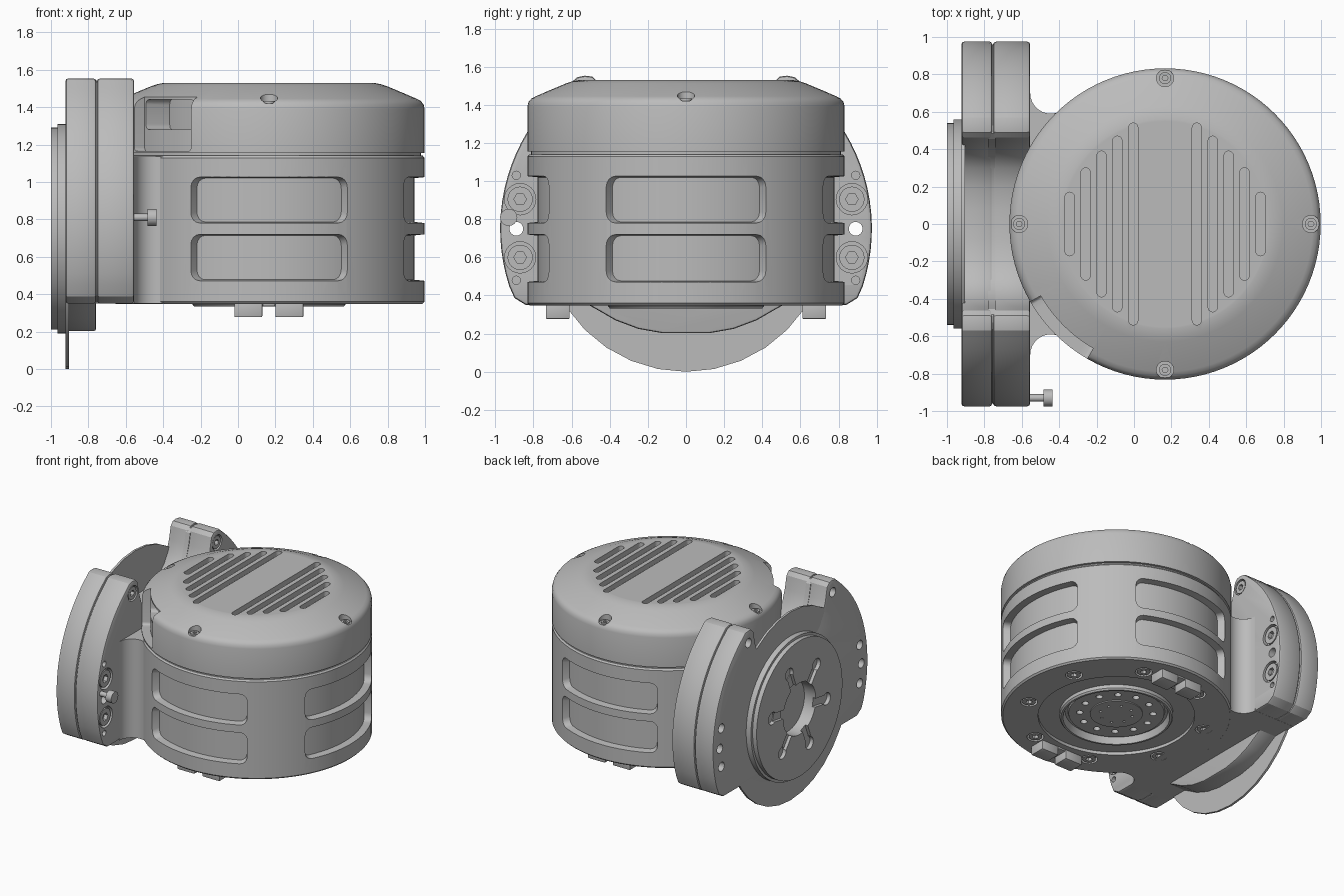
import bpy
import bmesh
from math import sin, cos, pi, sqrt, radians

if "Cube" in bpy.data.objects:
    bpy.data.objects.remove(bpy.data.objects["Cube"], do_unlink=True)

grey = bpy.data.materials.new("machined grey")
grey.use_nodes = True
grey.diffuse_color = (0.5, 0.5, 0.5, 1)
grey.node_tree.nodes["Principled BSDF"].inputs["Base Color"].default_value = (0.5, 0.5, 0.5, 1)

CX, R, AXIS_Z = 0.166, 0.832, 0.75   # drum centre and radius, hub axis height
parts = []


def prism(bm, pts, a, b, axis="z"):
    """Extrude a 2D outline from a to b along an axis."""
    place = (lambda p, t: (t, p[0], p[1])) if axis == "x" else (lambda p, t: (p[0], p[1], t))
    lo = [bm.verts.new(place(p, a)) for p in pts]
    hi = [bm.verts.new(place(p, b)) for p in pts]
    bm.faces.new(lo)
    bm.faces.new(hi[::-1])
    n = len(pts)
    for i in range(n):
        j = (i + 1) % n
        bm.faces.new((lo[i], lo[j], hi[j], hi[i]))


def circle(u, v, r, n=24):
    return [(u + r * cos(2 * pi * i / n), v + r * sin(2 * pi * i / n)) for i in range(n)]


def box(x0, x1, y0, y1):
    return [(x0, y0), (x1, y0), (x1, y1), (x0, y1)]


def slot(u, v, start, end, w, ang):
    """Rounded slot outline running from start to end along a direction."""
    pts = []
    for i in range(9):
        t = -pi / 2 + pi * i / 8
        pts.append((end + w * cos(t), w * sin(t)))
    pts += [(start + end - p[0], -p[1]) for p in pts]
    return [(u + p * cos(ang) - q * sin(ang), v + p * sin(ang) + q * cos(ang)) for p, q in pts]


def lathe(bm, profile, n=96):
    vs = [bm.verts.new((CX + r, 0, z)) for r, z in profile]
    es = [bm.edges.new(e) for e in zip(vs, vs[1:])]
    bmesh.ops.spin(bm, geom=vs + es, cent=(CX, 0, 0), axis=(0, 0, 1), angle=2 * pi, steps=n)
    bmesh.ops.remove_doubles(bm, verts=bm.verts, dist=1e-4)


def sector(bm, ang, half, z0, z1, ri, ro, corner, taper):
    """Curved block with rounded corners, narrowing towards the drum axis."""
    ends = [corner / R * k for k in (0, 0.08, 0.3, 0.6, 1)]
    us = [-half + e for e in ends]
    us += [(half - ends[-1]) * k / 6 for k in range(-5, 6)]
    us += [half - e for e in reversed(ends)]
    cols = []
    for u in us:
        d = min((half - abs(u)) * R, corner)
        s = corner - sqrt(max(0, corner ** 2 - (corner - d) ** 2))
        col = []
        for r, z, k in ((ri, z0 + s + taper, 1), (ri, z1 - s - taper, 1), (ro, z1 - s, 0), (ro, z0 + s, 0)):
            t = ang + u * (1 - k * taper / (half * R))
            col.append(bm.verts.new((CX + r * cos(t), r * sin(t), z)))
        cols.append(col)
    for p, q in zip(cols, cols[1:]):
        for i in range(4):
            j = (i + 1) % 4
            bm.faces.new((p[i], p[j], q[j], q[i]))
    bm.faces.new(cols[0])
    bm.faces.new(cols[-1][::-1])


def make(name, bm, bevel=0, keep=True):
    bmesh.ops.recalc_face_normals(bm, faces=bm.faces)
    me = bpy.data.meshes.new(name)
    bm.to_mesh(me)
    bm.free()
    ob = bpy.data.objects.new(name, me)
    bpy.context.scene.collection.objects.link(ob)
    me.materials.append(grey)
    if bevel:
        m = ob.modifiers.new("edges", "BEVEL")
        m.width, m.segments, m.angle_limit = bevel, 2, radians(40)
        apply(ob, m)
    if keep:
        parts.append(ob)
    return ob


def apply(ob, mod):
    bpy.context.view_layer.objects.active = ob
    bpy.ops.object.modifier_apply(modifier=mod.name)


def cut(targets, bm):
    cutter = make("cutter", bm, keep=False)
    cutter.hide_render = True
    for ob in targets:
        m = ob.modifiers.new("cut", "BOOLEAN")
        m.operation, m.solver, m.object, m.use_self = "DIFFERENCE", "EXACT", cutter, True
        apply(ob, m)
    bpy.data.objects.remove(cutter, do_unlink=True)


# Drum body with a recessed ring and output face underneath
bm = bmesh.new()
lathe(bm, [(0, .362), (.19, .362), (.19, .37), (.345, .37), (.35, .385), (.37, .385), (.385, .333), (.4, .333),
           (.41, .345), (.41, .372), (.565, .372), (.565, .348), (R - .012, .348), (R, .36),
           (R, 1.128), (R - .01, 1.14), (R - .02, 1.14), (R - .02, 1.16), (0, 1.16)])
drum = make("drum_body", bm)
bm = bmesh.new()
for k in (-1, 0, 1):
    for z0, z1 in ((.464, .727), (.773, 1.033)):
        sector(bm, k * pi / 2, .535, z0, z1, .778, .9, .055, .013)
for count, r, size, top in ((12, .265, .025, .42), (8, .12, .01, .42), (8, .66, .062, .385)):
    for i in range(count):
        t = 2 * pi * i / count + .39
        prism(bm, circle(CX + r * cos(t), r * sin(t), size, 16), .3, top)
cut([drum], bm)

# Cap with sloped shoulder, vent slots, screw pockets and a cable opening
bm = bmesh.new()
lathe(bm, [(0, 1.155), (R, 1.155), (R, 1.39), (.826, 1.415), (.812, 1.433), (.79, 1.445),
           (.63, 1.512), (.6, 1.522), (.56, 1.53), (.55, 1.53), (0, 1.53)])
cap = make("cap", bm)
bm = bmesh.new()
for i, half in enumerate((.54, .47, .39, .30, .17)):
    for s in (-1, 1):
        prism(bm, slot(CX + s * (.17 + .085 * i), 0, -half + .025, half - .025, .025, pi / 2), 1.49, 1.6)
for i in range(4):
    t = i * pi / 2
    prism(bm, circle(CX + .78 * cos(t), .78 * sin(t), .046), 1.42, 1.6)
sector(bm, radians(225), radians(15), 1.165, 1.6, .768, .9, .02, 0)
sector(bm, radians(225), radians(14), 1.28, 1.44, .62, .8, .03, 0)
cut([cap], bm)

# Connector blending the drum into the flange with concave fillets
turns = [pi + radians(131) * i / 10 for i in range(11)]
side = [(-.9, .7)] + [(-.445 + .11 * cos(t), .7 + .11 * sin(t)) for t in turns] + [(-.45, .3)]
bm = bmesh.new()
prism(bm, side + [(x, -y) for x, y in reversed(side)], .349, 1.135)
make("connector", bm)

# Mounting flange: two eared plates meeting at a chamfered groove
arc = [(.975 * cos(t), AXIS_Z + .975 * sin(t)) for t in [-.313 + 1.19 * i / 18 for i in range(19)]]
ear = [(.84, .35), (.9, .387)] + arc + [(.57, 1.545), (.53, 1.553), (.49, 1.548), (.462, 1.52), (.44, 1.42),
                                        (.41, 1.335), (.36, 1.255), (.3, 1.2), (.2, 1.16), (.08, 1.145)]
bulge = [(.12, .202), (.25, .225), (.37, .27), (.46, .322), (.51, .35)]


def flange(name, half, x0, x1, bevel, scale=1.0):
    bm = bmesh.new()
    pts = half + [(-y, z) for y, z in reversed(half)]
    prism(bm, [(y * scale, AXIS_Z + (z - AXIS_Z) * scale) for y, z in pts], x0, x1, "x")
    return make(name, bm, bevel)


plates = [flange("outer_flange", bulge + ear, -.922, -.759, .013),
          flange("inner_flange", ear, -.754, -.555, .016),
          flange("flange_core", ear, -.78, -.74, 0, .985)]

# Thin backing disc and stepped hub
for name, r, x0, x1, n in (("backing_disc", .75, -.9215, -.904, 32), ("hub_rim", .56, -.965, -.91, 64),
                           ("hub_face", .54, -1, -.95, 64)):
    bm = bmesh.new()
    prism(bm, circle(0, AXIS_Z, r, n), x0, x1, "x")
    plates.append(make(name, bm))

# Through holes, bolt pockets and hub bore
bm = bmesh.new()
for s in (-1, 1):
    prism(bm, circle(s * .89, AXIS_Z, .036), -1.1, -.5, "x")
    for y, z in ((.87, .905), (.87, .6), (.53, 1.455)):
        prism(bm, circle(s * y, z, .082 if y > .6 else .06), -.59, -.5, "x")
        prism(bm, circle(s * y, z, .036), -1.1, -.86, "x")
    for z in (.48, 1.03):
        prism(bm, circle(s * .89, z, .022, 12), -.6, -.5, "x")
prism(bm, circle(0, AXIS_Z, .205, 48), -1.1, -.75, "x")
cut(plates, bm)
bm = bmesh.new()
for i in range(6):
    t = i * pi / 3 + .15
    prism(bm, slot(0, AXIS_Z, .15, .34, .034, t), -1.1, -.975, "x")
    prism(bm, circle(.345 * cos(t), AXIS_Z + .345 * sin(t), .048), -1.1, -.97, "x")
cut(plates[-2:], bm)

# Socket-head flange bolts
bm, sockets = bmesh.new(), bmesh.new()
for s in (-1, 1):
    for y, z, r in ((.87, .905, .066), (.87, .6, .066), (.53, 1.455, .05)):
        prism(bm, circle(s * y, z, r), -.61, -.56, "x")
        prism(sockets, circle(s * y, z, r * .5, 6), -.59, -.5, "x")
cut([make("flange_bolts", bm)], sockets)

# Cap screws and underside screws
bm, sockets = bmesh.new(), bmesh.new()
for count, r, size, z0, z1, h0, h1 in ((4, .78, .032, 1.40, 1.432, 1.42, 1.5), (8, .66, .048, .35, .4, .3, .375)):
    for i in range(count):
        t = 2 * pi * i / count + (.39 if count == 8 else 0)
        prism(bm, circle(CX + r * cos(t), r * sin(t), size), z0, z1)
        prism(sockets, circle(CX + r * cos(t), r * sin(t), size * .5, 6), h0, h1)
cut([make("drum_screws", bm)], sockets)

# Side adjustment screw
bm = bmesh.new()
prism(bm, circle(-.93, .81, .02, 16), -.58, -.48, "x")
prism(bm, circle(-.93, .81, .045), -.485, -.435, "x")
make("side_screw", bm)

# Locating tabs under the drum
bm = bmesh.new()
for s in (-1, 1):
    for x0, x1, z0 in ((-.02, .13, .277), (.2, .35, .277), (.131, .199, .335)):
        prism(bm, box(x0, x1, *sorted((s * .61, s * .735))), z0, .37)
make("locating_tabs", bm, .006)

# Smooth curved surfaces, keep edges crisp
for ob in parts:
    ob.data.shade_smooth()
    ob.data.set_sharp_from_angle(angle=radians(25))
